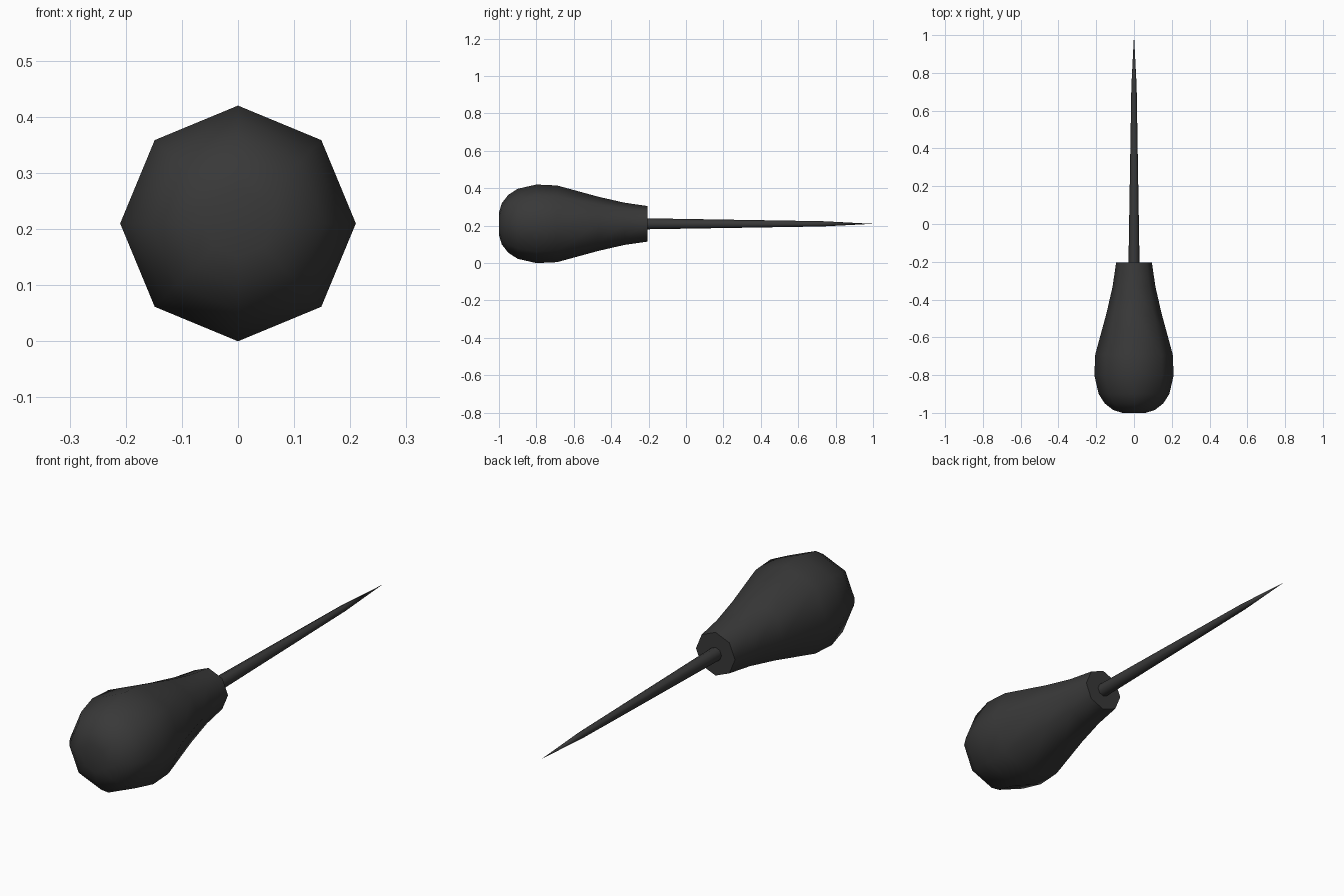
import bpy, bmesh, math

cube = bpy.data.objects.get("Cube")
if cube:
    bpy.data.objects.remove(cube, do_unlink=True)

SIDES = 8
AXIS_Z = 0.21

black = bpy.data.materials.new("charcoal_black")
black.use_nodes = True
colour = (0.04, 0.04, 0.04, 1)
black.diffuse_color = colour
black.node_tree.nodes["Principled BSDF"].inputs["Base Color"].default_value = colour


def lathe(name, profile):
    """Turn (y, radius) points around the tool's long axis; zero radius is a point."""
    bm = bmesh.new()
    rings = []
    for y, r in profile:
        count = SIDES if r > 0 else 1
        rings.append([bm.verts.new((r * math.cos(math.tau * i / SIDES), y,
                                    AXIS_Z + r * math.sin(math.tau * i / SIDES)))
                      for i in range(count)])
    for a, b in zip(rings, rings[1:]):
        for i in range(SIDES):
            j = (i + 1) % SIDES
            if len(b) == 1:
                bm.faces.new((a[i], a[j], b[0]))
            else:
                bm.faces.new((a[i], a[j], b[j], b[i]))
    for ring in (rings[0], rings[-1]):
        if len(ring) > 1:
            bm.faces.new(ring)
    bmesh.ops.recalc_face_normals(bm, faces=bm.faces)
    mesh = bpy.data.meshes.new(name)
    bm.to_mesh(mesh)
    bm.free()
    mesh.materials.append(black)
    obj = bpy.data.objects.new(name, mesh)
    bpy.context.collection.objects.link(obj)
    bpy.ops.object.select_all(action='DESELECT')
    obj.select_set(True)
    bpy.context.view_layer.objects.active = obj
    bpy.ops.object.shade_smooth_by_angle(angle=math.radians(60))
    return obj


# Bulbous grip with a rounded butt and a flat neck
lathe("handle", [(-1, 0.06), (-0.985, 0.11), (-0.95, 0.155), (-0.9, 0.187),
                 (-0.8, 0.21), (-0.69, 0.205), (-0.47, 0.145),
                 (-0.33, 0.113), (-0.205, 0.095)])

# Tapered shaft ending in a needle point
lathe("spike", [(-0.25, 0.03), (0.73, 0.014), (1, 0)])
